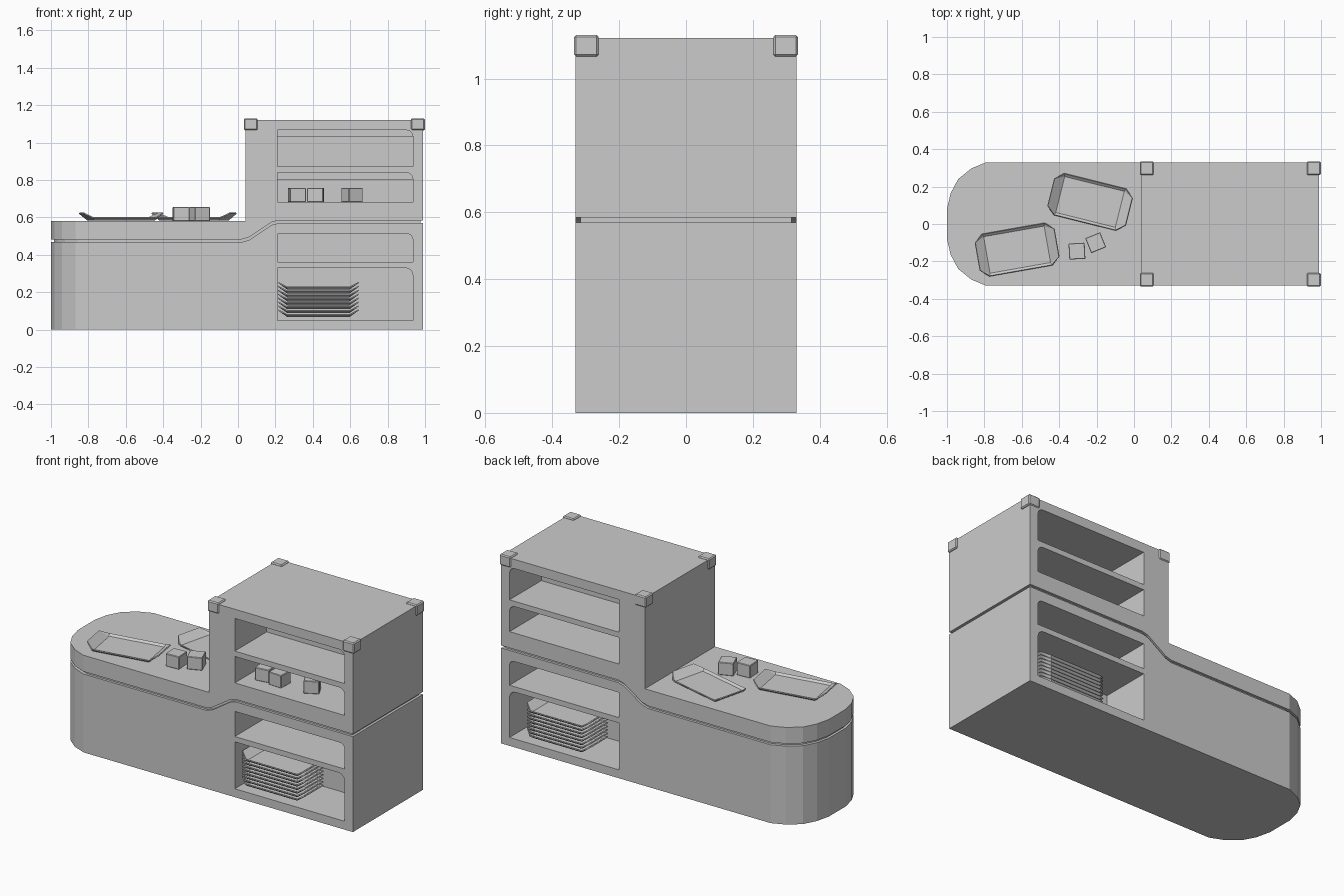
import bpy, bmesh, math
from mathutils import Matrix

if "Cube" in bpy.data.objects:
    bpy.data.objects.remove(bpy.data.objects["Cube"])


def finish(bm, name):
    bmesh.ops.recalc_face_normals(bm, faces=bm.faces)
    me = bpy.data.meshes.new(name)
    bm.to_mesh(me)
    bm.free()
    ob = bpy.data.objects.new(name, me)
    bpy.context.collection.objects.link(ob)
    return ob


def add_prism(bm, pts, axis, a, b):
    """Extrude a 2D outline along y (pts are x,z) or z (pts are x,y)."""
    put = (lambda p, t: (p[0], t, p[1])) if axis == 'y' else (lambda p, t: (p[0], p[1], t))
    lo = [bm.verts.new(put(p, a)) for p in pts]
    hi = [bm.verts.new(put(p, b)) for p in pts]
    bm.faces.new(lo)
    bm.faces.new(hi[::-1])
    for i in range(len(pts)):
        j = (i + 1) % len(pts)
        bm.faces.new((lo[i], lo[j], hi[j], hi[i]))


def prism(name, pts, axis, a, b):
    bm = bmesh.new()
    add_prism(bm, pts, axis, a, b)
    return finish(bm, name)


def modify(ob, kind, **props):
    m = ob.modifiers.new(kind.lower(), kind)
    for k, v in props.items():
        setattr(m, k, v)
    bpy.context.view_layer.objects.active = ob
    bpy.ops.object.modifier_apply(modifier=m.name)


def boolean(ob, cutter, op):
    modify(ob, 'BOOLEAN', object=cutter, operation=op, solver='EXACT')


def plan(inset):
    """Plan outline with a faceted round left end."""
    half = [(0.99, 0.33), (-0.79, 0.33), (-0.87, 0.297), (-0.94, 0.24), (-0.98, 0.165), (-1.0, 0.08)]
    half = [(x * (1 - inset), y * (1 - inset * 3)) for x, y in half]
    return half + [(x, -y) for x, y in reversed(half)]


def seam(dz):
    """The stepped seam line running along the counter."""
    return [(-1.1, 0.468 + dz), (0.02, 0.468 + dz), (0.06, 0.48 + dz), (0.18, 0.56 + dz),
            (0.22, 0.57 + dz), (1.1, 0.57 + dz)]


# construction helpers: plan outlines and shelf pockets
outer = prism('cutter_plan', plan(0), 'z', -0.1, 1.3)
inner = prism('cutter_inner', plan(0.015), 'z', -0.1, 1.3)
bm = bmesh.new()
for z0, z1, r in ((0.05, 0.33, 0.04), (0.362, 0.512, 0.03), (0.682, 0.84, 0.035), (0.872, 1.067, 0.035)):
    arc = [(0.935 - r + r * math.cos(t * math.pi / 8), z1 - r + r * math.sin(t * math.pi / 8)) for t in range(5)]
    outline = [(0.21, z0), (0.935, z0)] + arc + [(0.21, z1)]
    for s in (-1, 1):
        add_prism(bm, outline, 'y', s * 0.03, s * 0.5)
pockets = finish(bm, 'cutter_pockets')

# lower cabinet, upper counter with tower, and recessed seam core
lower = prism('lower_cabinet', [(1.1, 0), (-1.1, 0)] + seam(0), 'y', -0.5, 0.5)
upper = prism('counter_and_tower', seam(0.015) + [(1.1, 1.122), (0.04, 1.122), (0.04, 0.58), (-1.1, 0.58)],
              'y', -0.5, 0.5)
core = prism('seam_core', seam(-0.02) + seam(0.035)[::-1], 'y', -0.5, 0.5)
for ob, shape in ((lower, outer), (upper, outer), (core, inner)):
    boolean(ob, shape, 'INTERSECT')
for ob in (lower, upper):
    boolean(ob, pockets, 'DIFFERENCE')
for ob in (outer, inner, pockets):
    bpy.data.objects.remove(ob)


def box(name, size, loc, rot=0.0, bevel=0.0):
    bm = bmesh.new()
    bmesh.ops.create_cube(bm, size=1)
    bmesh.ops.scale(bm, vec=size, verts=bm.verts)
    if bevel:
        bmesh.ops.bevel(bm, geom=bm.edges[:], offset=bevel, segments=1, affect='EDGES')
    ob = finish(bm, name)
    ob.location = loc
    ob.rotation_euler.z = math.radians(rot)
    return ob


# corner caps on the tower
for x in (0.068, 0.962):
    for y in (-0.298, 0.298):
        box('corner_cap', (0.074, 0.074, 0.064), (x, y, 1.098), 0, 0.006)

# rails under the two upper shelf ceilings
for z in (1.05, 0.82):
    for s in (-1, 1):
        box('shelf_rail', (0.725, 0.03, 0.042), (0.5725, s * 0.045, z))

# small boxes on the shelf and counter
for x, y, z, rot in ((-0.305, -0.145, 0.58, 3), (-0.205, -0.1, 0.58, 22), (0.315, -0.19, 0.682, 8),
                     (0.415, -0.2, 0.682, -3), (0.61, -0.17, 0.682, 28)):
    box('small_box', (0.086, 0.086, 0.076), (x, y, z + 0.038), rot, 0.003)


def tray_mesh():
    """Flat tray with flared end flaps and low side lips."""
    bm = bmesh.new()
    quad = [(-1, -1), (1, -1), (1, 1), (-1, 1)]
    floor = [bm.verts.new((sx * 0.165, sy * 0.1, 0)) for sx, sy in quad]
    side = [bm.verts.new((sx * 0.17, sy * 0.114, 0.012)) for sx, sy in quad]
    end = [bm.verts.new((sx * 0.215, sy * 0.075, 0.036)) for sx, sy in quad]
    bm.faces.new(floor)
    for i, j in ((0, 1), (2, 3)):
        bm.faces.new((floor[i], side[i], side[j], floor[j]))
    for i, j in ((1, 2), (3, 0)):
        bm.faces.new((floor[i], end[i], end[j], floor[j]))
    for i in range(4):
        bm.faces.new((floor[i], side[i], end[i]))
    ob = finish(bm, 'tray')
    modify(ob, 'SOLIDIFY', thickness=0.006, offset=0)
    return ob


# trays: two on the counter, a stack in each bottom pocket
first = tray_mesh()
spots = [(-0.625, -0.137, 0.587, 10), (-0.235, 0.118, 0.587, -14)]
for i in range(8):
    spots += [(0.43, -0.19, 0.07 + i * 0.021, 0), (0.65, 0.19, 0.07 + i * 0.021, 180)]
for i, (x, y, z, rot) in enumerate(spots):
    ob = first if i == 0 else bpy.data.objects.new('tray', first.data)
    if i:
        bpy.context.collection.objects.link(ob)
    ob.location = (x, y, z)
    ob.rotation_euler.z = math.radians(rot)
